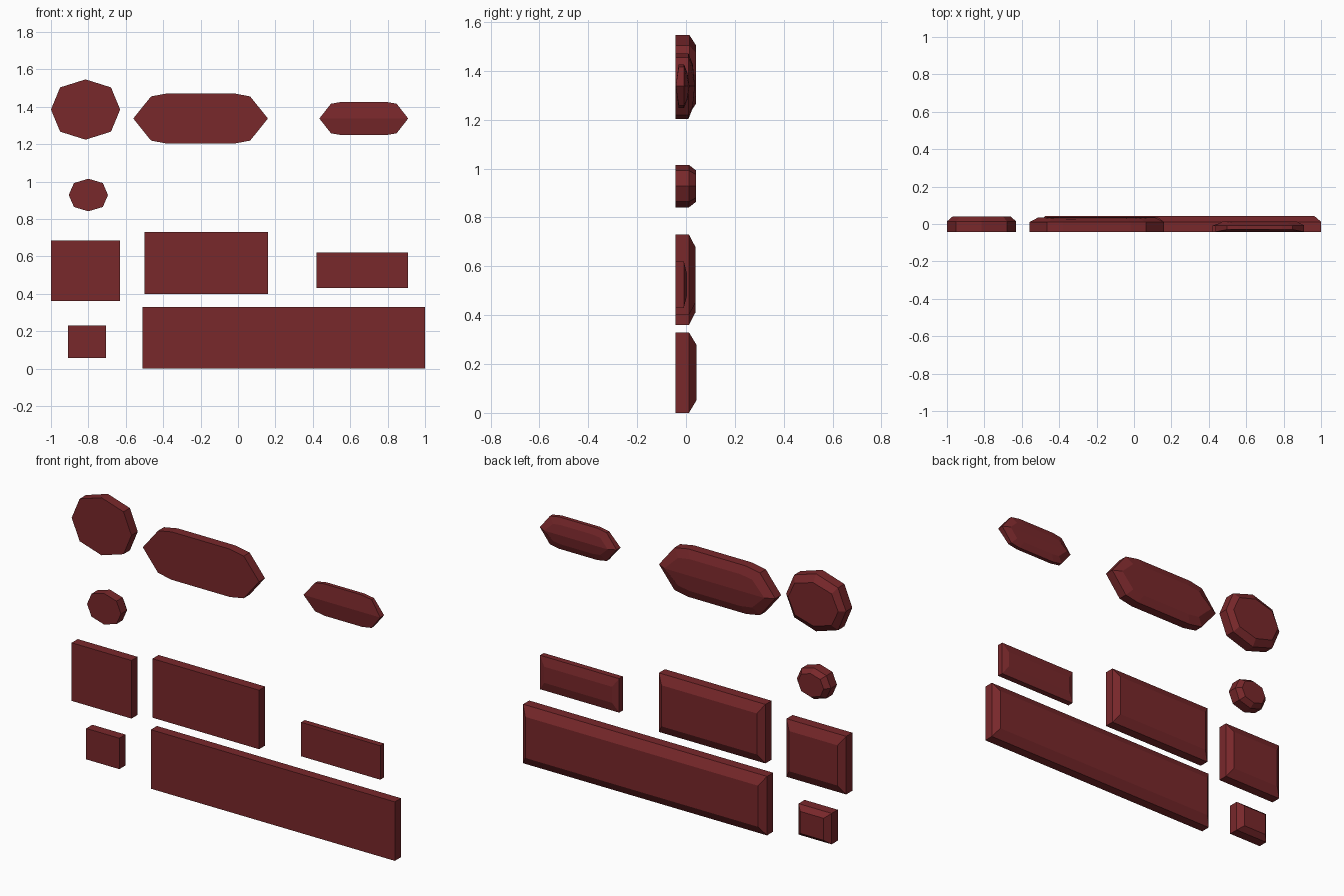
import bpy, bmesh

if "Cube" in bpy.data.objects:
    bpy.data.objects.remove(bpy.data.objects["Cube"])

mat = bpy.data.materials.new("dark_red")
mat.diffuse_color = (0.19, 0.021, 0.024, 1)
mat.use_nodes = True
mat.node_tree.nodes["Principled BSDF"].inputs["Base Color"].default_value = mat.diffuse_color
FRONT = -0.042


def plate(name, pts, mid, back, ix, iz, front_ridge=0.0, back_ridge=0.0):
    """Extrude an outline towards +y and bevel its back; optional ridges join the two end tips."""
    n = len(pts)
    xs, zs = [p[0] for p in pts], [p[1] for p in pts]
    cx, cz = (min(xs) + max(xs)) / 2, (min(zs) + max(zs)) / 2
    sx = 1 - 2 * ix / (max(xs) - min(xs))
    sz = 1 - 2 * iz / (max(zs) - min(zs))
    left, right = xs.index(min(xs)), xs.index(max(xs))
    tips = (left, right)
    bm = bmesh.new()
    front = [bm.verts.new((x, FRONT + (0 if i in tips else front_ridge), z))
             for i, (x, z) in enumerate(pts)]
    side = [bm.verts.new((x, mid, z)) for x, z in pts]
    cap = [bm.verts.new((cx + (x - cx) * sx, back - (0 if i in tips else back_ridge),
                         cz + (z - cz) * sz)) for i, (x, z) in enumerate(pts)]
    for a, b in ((front, side), (side, cap)):
        for i in range(n):
            j = (i + 1) % n
            bm.faces.new((a[i], a[j], b[j], b[i]))
    for ring, ridge in ((front, front_ridge), (cap, back_ridge)):
        if ridge:
            r = ring[left:] + ring[:left]
            k = (right - left) % n
            bm.faces.new(r[:k + 1])
            bm.faces.new(r[k:] + r[:1])
        else:
            bm.faces.new(ring)
    bmesh.ops.recalc_face_normals(bm, faces=bm.faces)
    me = bpy.data.meshes.new(name)
    bm.to_mesh(me)
    bm.free()
    me.materials.append(mat)
    bpy.context.collection.objects.link(bpy.data.objects.new(name, me))


def rect(x0, x1, z0, z1):
    return [(x0, z0), (x1, z0), (x1, z1), (x0, z1)]


def octagon(cx, cz, rx, rz):
    k = 0.735
    return [(cx + rx * a, cz + rz * b) for a, b in
            ((-1, 0), (-k, k), (0, 1), (k, k), (1, 0), (k, -k), (0, -1), (-k, -k))]


def gem(x0, x1, cz, h, d1, d2, h1):
    top = [(x0 + d1, cz + h1), (x0 + d2, cz + h), (x1 - d2, cz + h), (x1 - d1, cz + h1)]
    low = [(x, 2 * cz - z) for x, z in reversed(top)]
    return [(x0, cz)] + top + [(x1, cz)] + low


# Rectangular plates
plate("long_bar", rect(-0.51, 1.0, 0.0, 0.33), 0.012, 0.042, 0.035, 0.05)
plate("medium_bar", rect(-0.50, 0.16, 0.40, 0.73), 0.012, 0.038, 0.035, 0.05)
plate("large_block", rect(-1.0, -0.63, 0.36, 0.685), 0.012, 0.038, 0.035, 0.05)
plate("small_bar", rect(0.42, 0.91, 0.43, 0.62), -0.009, 0.004, 0.035, 0.05)
plate("small_block", rect(-0.91, -0.705, 0.057, 0.23), 0.012, 0.040, 0.03, 0.025)

# Octagonal plates
plate("large_octagon", octagon(-0.815, 1.385, 0.185, 0.161), 0.014, 0.040, 0.03, 0.04)
plate("small_octagon", octagon(-0.80, 0.928, 0.105, 0.087), 0.012, 0.040, 0.025, 0.022)

# Elongated plates with pointed ends
plate("large_gem", gem(-0.56, 0.16, 1.337, 0.134, 0.095, 0.18, 0.118),
      0.010, 0.036, 0.05, 0.045, back_ridge=0.008)
plate("small_gem", gem(0.435, 0.91, 1.337, 0.089, 0.062, 0.12, 0.079),
      -0.008, 0.014, 0.04, 0.035, front_ridge=0.012, back_ridge=0.008)
